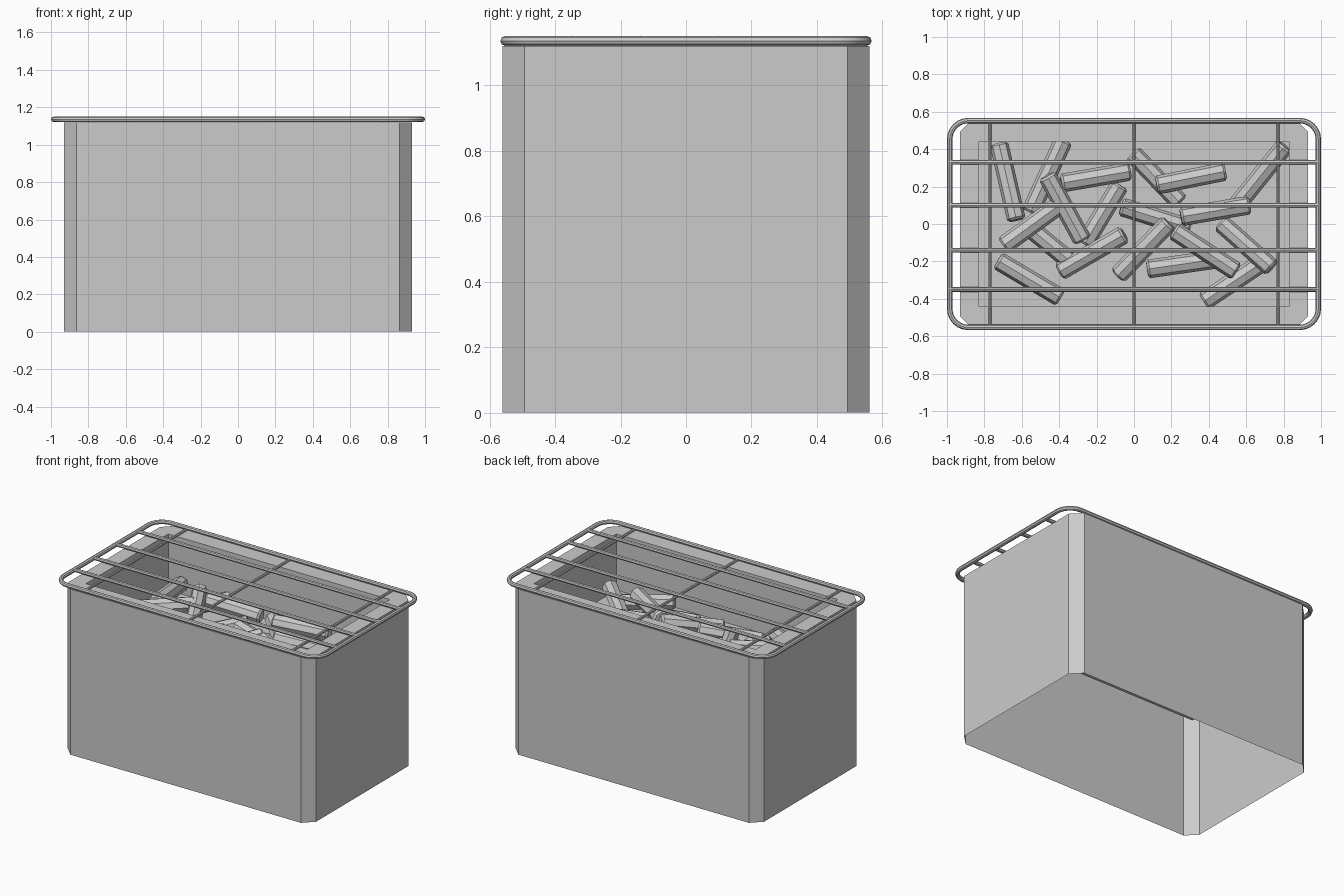
import bpy, bmesh, math
from mathutils import Vector

if "Cube" in bpy.data.objects:
    bpy.data.objects.remove(bpy.data.objects["Cube"])

HX, HY, C, TOP = 0.93, 0.56, 0.067, 1.12      # body half sizes, chamfer, height
TX, TY, FLOOR = 0.83, 0.44, 0.74              # sunken tray


def make_object(name, bm):
    bmesh.ops.recalc_face_normals(bm, faces=bm.faces)
    me = bpy.data.meshes.new(name)
    bm.to_mesh(me)
    bm.free()
    ob = bpy.data.objects.new(name, me)
    bpy.context.collection.objects.link(ob)
    return ob


def tube(name, points, radius, cyclic=False):
    cu = bpy.data.curves.new(name, 'CURVE')
    cu.dimensions = '3D'
    cu.bevel_depth = radius
    cu.bevel_resolution = 2
    cu.use_fill_caps = True
    sp = cu.splines.new('POLY')
    sp.points.add(len(points) - 1)
    for p, co in zip(sp.points, points):
        p.co = (*co, 1)
    sp.use_cyclic_u = cyclic
    ob = bpy.data.objects.new(name, cu)
    bpy.context.collection.objects.link(ob)
    return ob


# Body: chamfered wall, open below, flat rim and a sunken rectangular tray
def loop(bm, x, y, c, z):
    pts = [(x, -y + c), (x, y - c), (x - c, y), (-x + c, y),
           (-x, y - c), (-x, -y + c), (-x + c, -y), (x - c, -y)]
    return [bm.verts.new((px, py, z)) for px, py in pts]


bm = bmesh.new()
rings = [loop(bm, HX, HY, C, 0), loop(bm, HX, HY, C, TOP),
         loop(bm, TX, TY, 0, TOP), loop(bm, TX, TY, 0, FLOOR)]
for a, b in zip(rings, rings[1:]):
    for i in range(8):
        j = (i + 1) % 8
        bm.faces.new((a[i], a[j], b[j], b[i]))
bm.faces.new(rings[-1])
bmesh.ops.remove_doubles(bm, verts=bm.verts, dist=1e-4)
make_object("fire_box", bm)

# Grate frame: rounded rectangle of round bar
R, FX, FY, FZ, CR = 0.0145, 0.9855, 0.553, 1.1355, 0.10
frame = []
for k, (sx, sy) in enumerate([(1, 1), (-1, 1), (-1, -1), (1, -1)]):
    for s in range(7):
        a = math.pi / 2 * (k + s / 6)
        frame.append((sx * (FX - CR) + CR * math.cos(a),
                      sy * (FY - CR) + CR * math.sin(a), FZ))
tube("grate_frame", frame, R, True)

# Long bars resting on thin cross bars
for y in (-0.35, -0.14, 0.10, 0.33):
    tube("grate_bar", [(-FX, y, 1.139), (FX, y, 1.139)], 0.0125)
for x in (-0.77, 0, 0.77):
    tube("grate_cross_bar", [(x, -FY, 1.125), (x, FY, 1.125)], 0.009)

# Logs: (x1, y1, z1, x2, y2, z2) end points seen from above
logs = [
    (-.72, .42, .82, -.63, .03, .87), (-.38, .44, .80, -.55, .07, .80),
    (-.38, .22, .88, -.03, .28, .84), (-.46, .25, .91, -.28, -.08, .87),
    (-.08, .20, .81, -.26, -.10, .80), (-.69, -.11, .87, -.40, .10, .89),
    (-.56, -.02, .79, -.34, -.20, .79), (-.39, -.25, .80, -.06, -.06, .86),
    (-.72, -.20, .80, -.40, -.39, .79), (0, .37, .79, .24, .12, .80),
    (.13, .21, .87, .48, .28, .86), (.80, .41, .87, .55, .10, .80),
    (-.06, .09, .83, .29, -.02, .81), (.26, .04, .87, .61, .10, .85),
    (-.08, -.27, .80, .18, .00, .87), (.08, -.24, .80, .43, -.19, .79),
    (.22, -.04, .87, .54, -.25, .86), (.47, .00, .82, .73, -.23, .87),
    (.38, -.41, .79, .68, -.21, .79)]
for n, l in enumerate(logs):
    p, q = Vector(l[:3]), Vector(l[3:])
    d = q - p
    bm = bmesh.new()
    bmesh.ops.create_cone(bm, cap_ends=True, segments=8, radius1=0.05,
                          radius2=0.05, depth=d.length + 0.02)
    caps = [e for f in bm.faces if len(f.verts) == 8 for e in f.edges]
    bmesh.ops.bevel(bm, geom=caps, offset=0.012, segments=1, affect='EDGES')
    ob = make_object("log", bm)
    ob.location = (p + q) / 2
    ob.rotation_euler = d.to_track_quat('Z', 'Y').to_euler()

# Smooth the round bars only
bpy.context.view_layer.update()
for ob in list(bpy.context.scene.objects):
    if ob.type == 'CURVE':
        for o in bpy.context.selected_objects:
            o.select_set(False)
        ob.select_set(True)
        bpy.context.view_layer.objects.active = ob
        bpy.ops.object.convert(target='MESH')
        bpy.ops.object.shade_smooth_by_angle(angle=math.radians(40))
